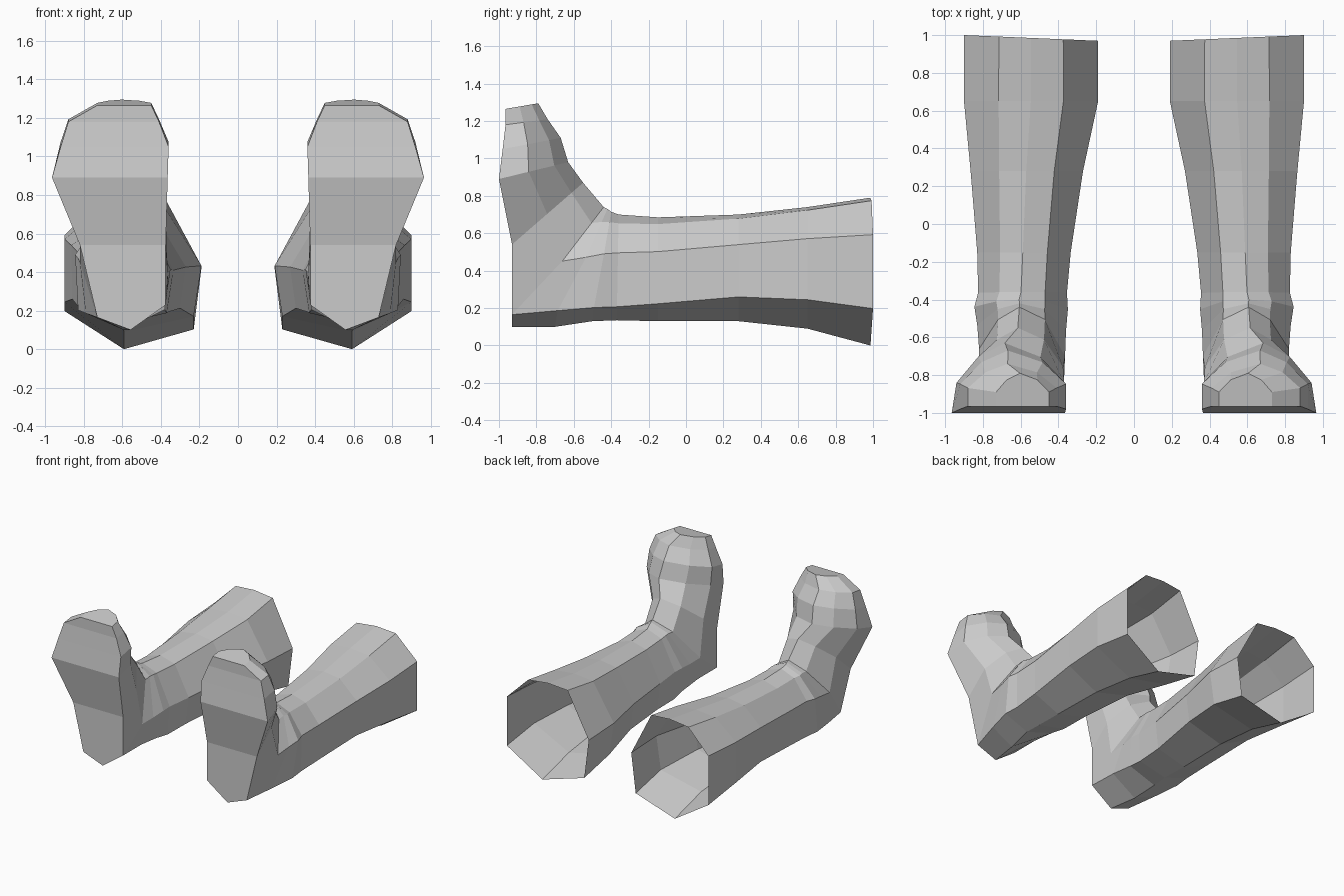
import bpy, bmesh

# Section templates: (side position, height from sole/calf line to instep/shin line)
# order: sole centre, sole outer, upper outer, top outer, ridge, top inner, upper inner, sole inner
LEG = [(.54, 0), (1, .25), (1, .75), (.74, .98), (.5, 1), (.26, .98), (0, .53), (0, .13)]
FOOT = [(.5, 0), (1, 0), (1, .43), (.8, .80), (.55, 1), (.22, .80), (0, .43), (0, 0)]
SOLE = (0, 1, 7)
EDGE = {1: .5, 7: 1.0}  # how strongly the sole edges follow the heel lift

# Rings: sole y, z | instep y, z | upper x range | sole x range | leg-to-foot blend | edge lift
RINGS = [
    (.97, .00, .97, .79, .19, .90, .23, .90, 0, 0),
    (.65, .09, .65, .74, .19, .90, .23, .90, .03, 0),
    (.28, .13, .28, .70, .27, .865, .30, .86, .1, .02),
    (-.15, .13, -.15, .685, .335, .83, .36, .83, .25, .02),
    (-.37, .135, -.36, .70, .355, .825, .37, .82, .35, .02),
    (-.50, .13, -.40, .715, .35, .845, .38, .83, .42, .05),
    (-.70, .10, -.42, .73, .36, .83, .38, .79, .5, .11),
    (-.93, .10, -.44, .74, .365, .82, .375, .73, .63, .13),
    (-.93, .54, -.55, .87, .375, .82, .375, .82, .8, 0),
    (-1.0, .89, -.63, .98, .37, .94, .365, .965, 1, 0),
    (-.98, 1.05, -.67, 1.11, .36, .92, .36, .92, 1, 0),
    (-.965, 1.18, -.74, 1.21, .41, .88, .41, .88, 1, 0),
    (-.965, 1.265, -.79, 1.295, .45, .73, .45, .73, 1, 0),
]


def ring_points(ring):
    by, bz, ty, tz, x0, x1, s0, s1, t, lift = ring
    pts = []
    for i, (a, b) in enumerate(zip(LEG, FOOT)):
        u = a[0] + (b[0] - a[0]) * t
        v = a[1] + (b[1] - a[1]) * t
        lo, hi = x0, x1
        if i in SOLE:
            lo, hi = s0, s1
            v = a[1] * max(0, 1 - 1.6 * t)
        y = by + (ty - by) * v
        if by > .9:  # opening slants back on the outer side
            y += .03 * u
        pts.append((lo + (hi - lo) * u, y, bz + (tz - bz) * v + lift * EDGE.get(i, 0)))
    return pts


def make_boot(name, side):
    bm = bmesh.new()
    rows = [[bm.verts.new((side * x, y, z)) for x, y, z in ring_points(r)] for r in RINGS]
    for a, b in zip(rows, rows[1:]):
        for i in range(8):
            j = (i + 1) % 8
            bm.faces.new((a[i], a[j], b[j], b[i]))
    # Toe cap; the leg end stays open
    bm.faces.new(rows[-1])
    bmesh.ops.recalc_face_normals(bm, faces=bm.faces[:])
    # Normals outward: the toe cap must face up
    bm.faces.ensure_lookup_table()
    if bm.faces[-1].normal.z < 0:
        bmesh.ops.reverse_faces(bm, faces=bm.faces[:])
    mesh = bpy.data.meshes.new(name)
    bm.to_mesh(mesh)
    bm.free()
    obj = bpy.data.objects.new(name, mesh)
    bpy.context.collection.objects.link(obj)


# Mirrored pair
make_boot("boot_right", 1)
make_boot("boot_left", -1)
